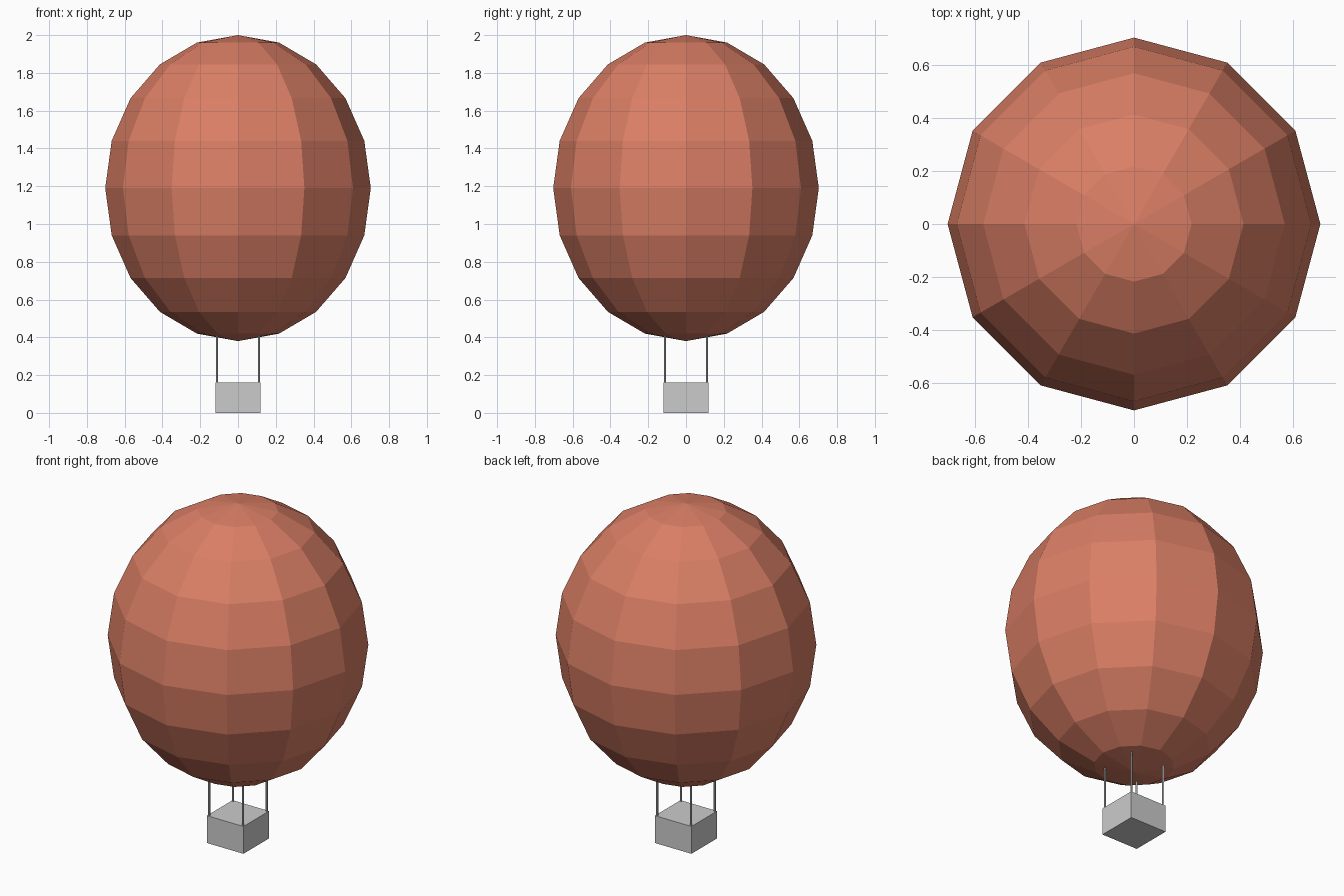
import bpy

if "Cube" in bpy.data.objects:
    bpy.data.objects.remove(bpy.data.objects["Cube"])

# Envelope: low-poly stretched sphere
bpy.ops.mesh.primitive_uv_sphere_add(segments=12, ring_count=10, radius=1, location=(0, 0, 1.19))
envelope = bpy.context.object
envelope.name = "balloon_envelope"
envelope.scale = (0.703, 0.703, 0.81)
bpy.ops.object.transform_apply(location=False, rotation=False, scale=True)
bpy.ops.object.shade_flat()
red = bpy.data.materials.new("terracotta")
red.diffuse_color = (0.70, 0.21, 0.13, 1)
red.use_nodes = True
red.node_tree.nodes["Principled BSDF"].inputs["Base Color"].default_value = red.diffuse_color
envelope.data.materials.append(red)

# Basket: solid box
bpy.ops.mesh.primitive_cube_add(size=1, location=(0, 0, 0.081))
basket = bpy.context.object
basket.name = "basket"
basket.scale = (0.24, 0.24, 0.162)
bpy.ops.object.transform_apply(location=False, rotation=False, scale=True)

# Ropes: one at each basket corner, ending just inside the envelope
bottom, top = 0.15, 0.43
for side, x in (("left", -0.111), ("right", 0.111)):
    for end, y in (("front", -0.111), ("back", 0.111)):
        bpy.ops.mesh.primitive_cylinder_add(vertices=6, radius=0.006, depth=top - bottom,
                                            location=(x, y, (top + bottom) / 2))
        bpy.context.object.name = f"rope_{end}_{side}"
